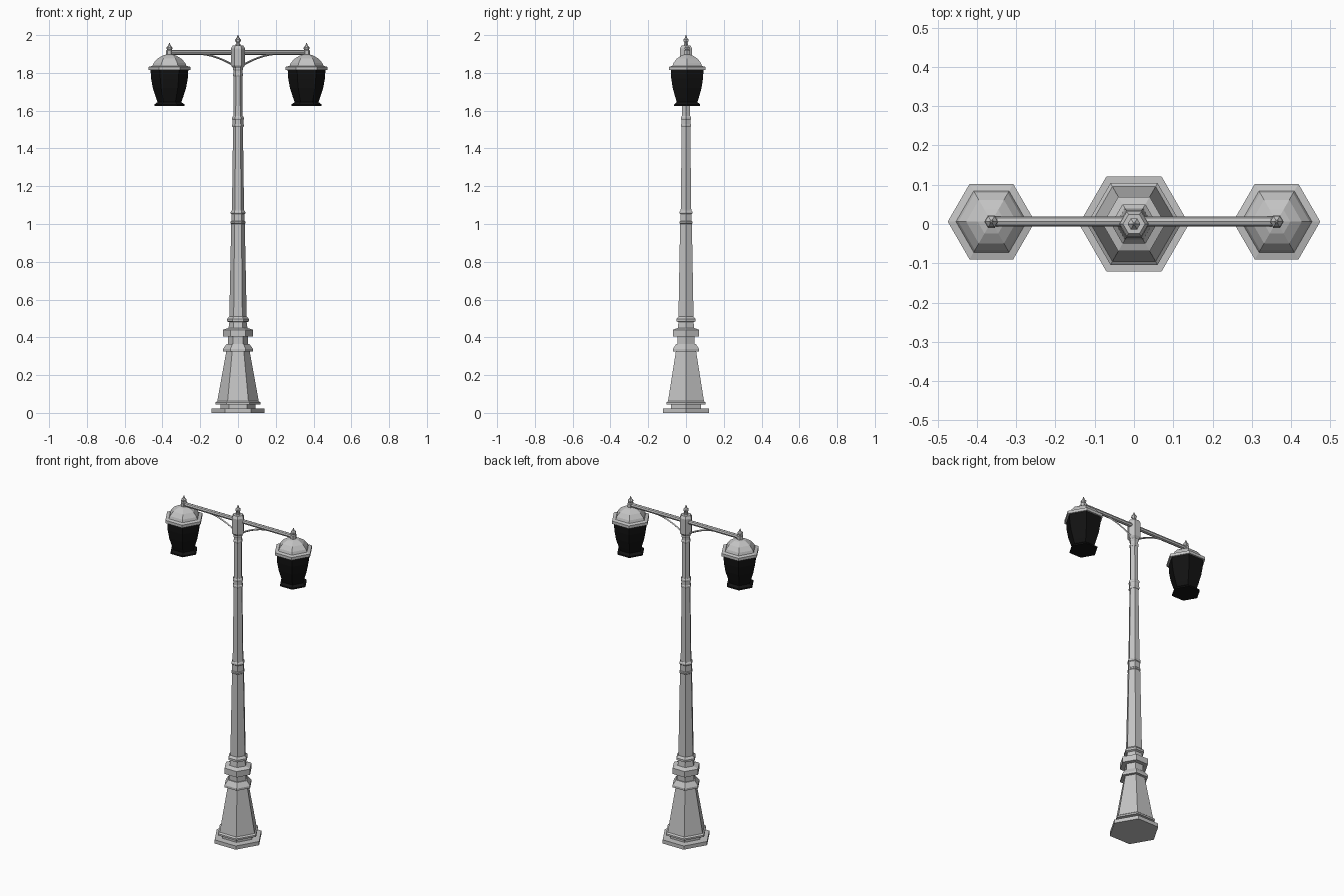
import bpy
import bmesh
from math import cos, sin, tau
from mathutils import Vector

cube = bpy.data.objects.get("Cube")
if cube:
    bpy.data.objects.remove(cube)


def material(name, rgb):
    mat = bpy.data.materials.new(name)
    mat.use_nodes = True
    color = (*rgb, 1)
    mat.diffuse_color = color
    mat.node_tree.nodes["Principled BSDF"].inputs["Base Color"].default_value = color
    return mat


metal = material("pale grey metal", (0.55, 0.55, 0.55))
dark = material("black lantern", (0.006, 0.006, 0.006))
ARM_Y, LAMP_X, ARM_Z = 0.006, 0.363, 1.908


def finish(name, bm, mat):
    bmesh.ops.recalc_face_normals(bm, faces=bm.faces)
    mesh = bpy.data.meshes.new(name)
    bm.to_mesh(mesh)
    bm.free()
    mesh.materials.append(mat)
    obj = bpy.data.objects.new(name, mesh)
    bpy.context.collection.objects.link(obj)
    return obj


def turned(name, profile, mat, x=0, y=0, z=0, sides=6):
    """Capped stack of polygon rings from (radius, height) pairs."""
    bm = bmesh.new()
    rings = []
    for r, h in profile:
        rings.append([bm.verts.new((x + r * cos(tau * i / sides),
                                    y + r * sin(tau * i / sides), z + h))
                      for i in range(sides)])
    for a, b in zip(rings, rings[1:]):
        for i in range(sides):
            j = (i + 1) % sides
            bm.faces.new((a[i], a[j], b[j], b[i]))
    bm.faces.new(rings[0][::-1])
    bm.faces.new(rings[-1])
    return finish(name, bm, mat)


def bar(name, points, radius, mat, sides=8):
    """Tube swept along a path lying in the XZ plane."""
    bm = bmesh.new()
    pts = [Vector(p) for p in points]
    rings = []
    for k, p in enumerate(pts):
        t = (pts[min(k + 1, len(pts) - 1)] - pts[max(k - 1, 0)]).normalized()
        side = Vector((0, 1, 0))
        up = t.cross(side)
        rings.append([bm.verts.new(p + radius * (side * cos(tau * i / sides)
                                                 + up * sin(tau * i / sides)))
                      for i in range(sides)])
    for a, b in zip(rings, rings[1:]):
        for i in range(sides):
            j = (i + 1) % sides
            bm.faces.new((a[i], a[j], b[j], b[i]))
    bm.faces.new(rings[0][::-1])
    bm.faces.new(rings[-1])
    return finish(name, bm, mat)


# Stepped pedestal
turned("pedestal", [(0.14, 0), (0.14, 0.022), (0.093, 0.022), (0.093, 0.045),
                    (0.12, 0.045), (0.12, 0.055), (0.11, 0.062), (0.062, 0.325),
                    (0.08, 0.325), (0.08, 0.338), (0.06, 0.365), (0.053, 0.365),
                    (0.053, 0.405), (0.08, 0.405), (0.08, 0.44), (0.05, 0.45)], metal)

# Tapered shaft
turned("shaft", [(0.05, 0.45), (0.046, 0.48), (0.058, 0.485), (0.058, 0.497),
                 (0.046, 0.51), (0.036, 1.0), (0.032, 1.08), (0.026, 1.52),
                 (0.024, 1.58), (0.023, 1.84)], metal)

# Ring mouldings up the shaft
for name, z, r, h in (("lower_ring", 1.004, 0.039, 0.06),
                      ("middle_ring", 1.518, 0.031, 0.045),
                      ("upper_ring", 1.785, 0.027, 0.04)):
    turned(name, [(r * 0.9, -0.004), (r, 0), (r, 0.008), (r * 0.9, 0.012),
                  (r * 0.9, h - 0.012), (r, h - 0.008), (r, h), (r * 0.85, h + 0.008)],
           metal, z=z)

# Post head
turned("post_head", [(0.025, 1.825), (0.037, 1.84), (0.037, 1.93), (0.028, 1.945)], metal)

# Spiked finial shared by the post and the lanterns
FINIAL = [(0.012, 0), (0.012, 0.012), (0.008, 0.016), (0.016, 0.028),
          (0.016, 0.034), (0.007, 0.044), (0.002, 0.058)]
turned("post_finial", FINIAL, metal, z=1.942)

# Cross arm
bar("cross_arm", [(-LAMP_X, ARM_Y, ARM_Z), (LAMP_X, ARM_Y, ARM_Z)], 0.0125, metal)

for side, s in (("left", 1), ("right", -1)):
    x = s * LAMP_X
    # Curved bracket under the arm
    path = [(s * (0.02 + 0.18 * t), ARM_Y, 1.838 + 0.062 * (1 - (1 - t) ** 1.7))
            for t in [k / 6 for k in range(7)]]
    bar(side + "_bracket", path, 0.005, metal, sides=4)
    # Lantern roof with rim
    turned(side + "_lantern_roof",
           [(0.1, 1.815), (0.111, 1.815), (0.111, 1.832), (0.09, 1.837), (0.084, 1.852),
            (0.064, 1.875), (0.035, 1.892), (0.018, 1.897)], metal, x, ARM_Y)
    # Dark lantern body with flared foot
    turned(side + "_lantern_body",
           [(0.08, 1.625), (0.08, 1.633), (0.063, 1.645), (0.072, 1.67), (0.088, 1.72),
            (0.097, 1.77), (0.1, 1.817)], dark, x, ARM_Y)
    # Hub and finial above the arm
    turned(side + "_lantern_hub", [(0.018, 1.89), (0.018, 1.918), (0.012, 1.924)],
           metal, x, ARM_Y)
    turned(side + "_lantern_finial", FINIAL, metal, x, ARM_Y, 1.9)
